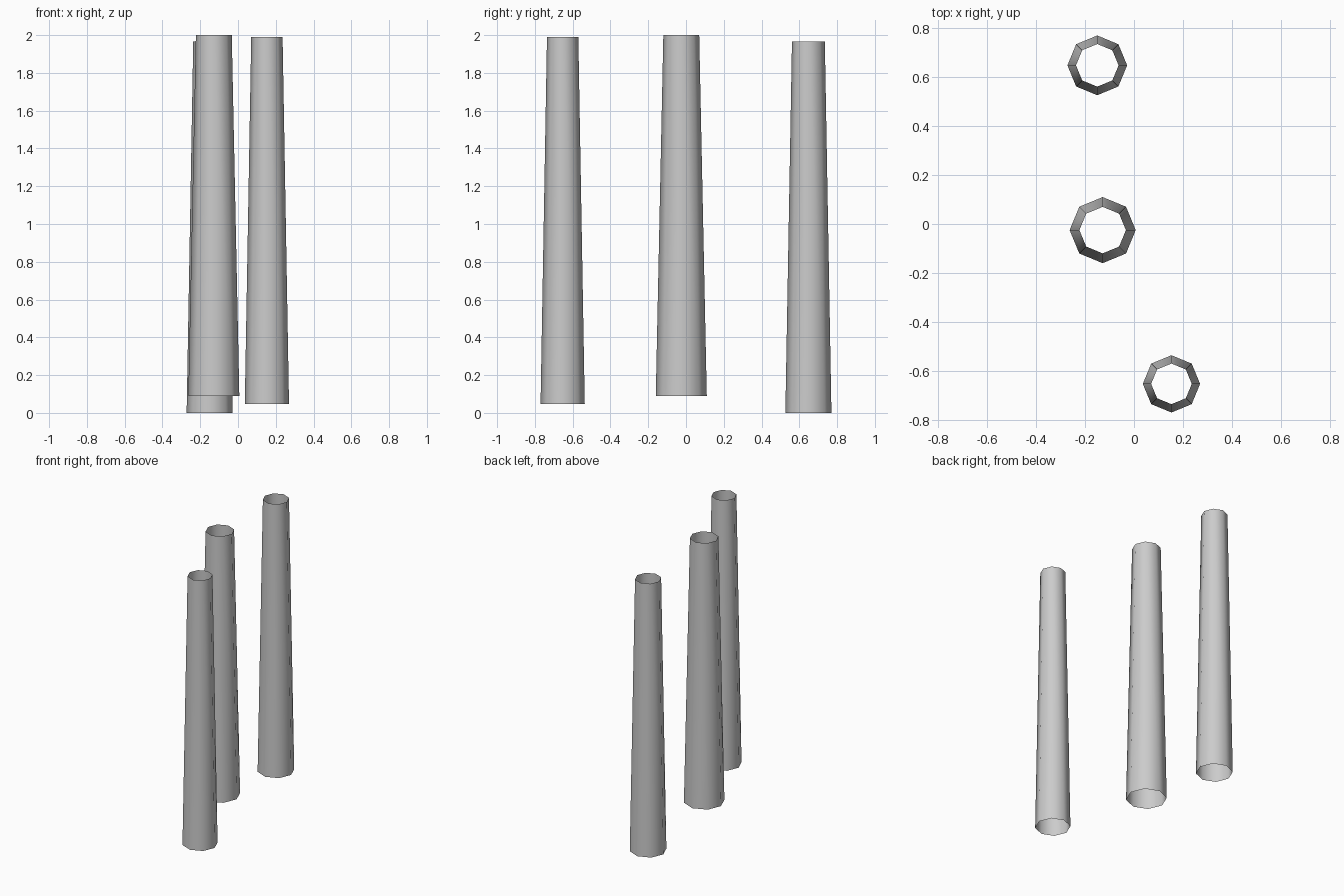
import bpy

if "Cube" in bpy.data.objects:
    bpy.data.objects.remove(bpy.data.objects["Cube"])

grey = bpy.data.materials.new("plain grey")
grey.diffuse_color = (0.6, 0.6, 0.6, 1.0)
grey.use_nodes = True
grey.node_tree.nodes["Principled BSDF"].inputs["Base Color"].default_value = grey.diffuse_color


def open_tube(name, x, y, z0, z1, r0, r1):
    """Open-ended tapered eight-sided tube, corners on the x and y axes."""
    bpy.ops.mesh.primitive_cone_add(
        vertices=8, radius1=r0, radius2=r1, depth=z1 - z0,
        end_fill_type='NOTHING', location=(x, y, (z0 + z1) / 2))
    tube = bpy.context.object
    tube.name = name
    tube.data.materials.append(grey)
    bpy.ops.object.shade_smooth()


# Three separate trunks, front to back
open_tube("front_trunk", 0.153, -0.653, 0.048, 1.99, 0.117, 0.083)
open_tube("middle_trunk", -0.128, -0.025, 0.09, 2.0, 0.135, 0.095)
open_tube("back_trunk", -0.150, 0.648, 0.0, 1.966, 0.122, 0.087)
